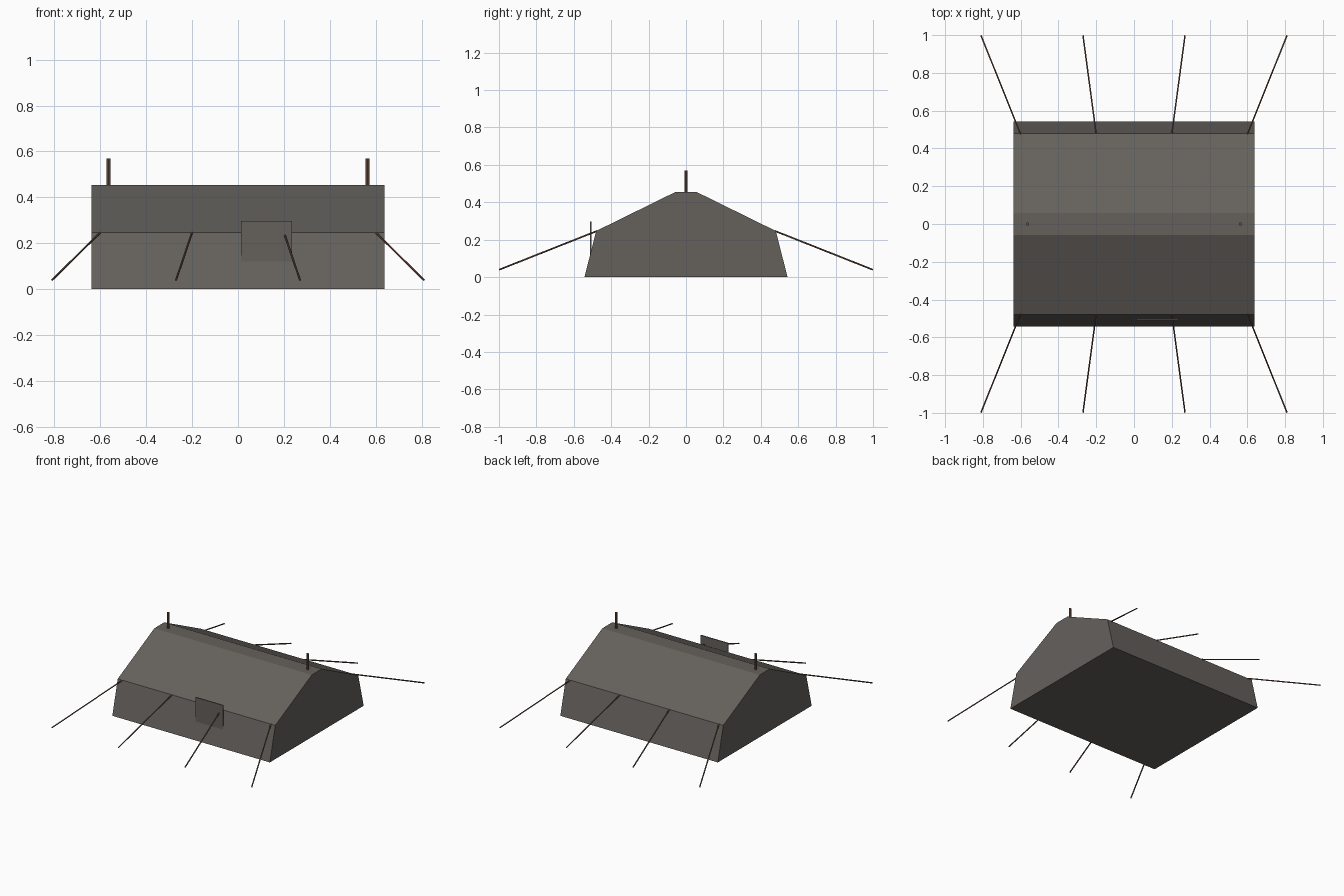
import bpy
import bmesh
from mathutils import Vector

default = bpy.data.objects.get("Cube")
if default:
    bpy.data.objects.remove(default, do_unlink=True)


def make_material(name, colour):
    mat = bpy.data.materials.new(name)
    mat.use_nodes = True
    mat.diffuse_color = (*colour, 1)
    mat.node_tree.nodes["Principled BSDF"].inputs["Base Color"].default_value = (*colour, 1)
    return mat


canvas = make_material("grey canvas", (0.13, 0.12, 0.108))
wood = make_material("brown wood", (0.16, 0.085, 0.055))


def add_object(name, bm, mat):
    bmesh.ops.recalc_face_normals(bm, faces=bm.faces)
    mesh = bpy.data.meshes.new(name)
    bm.to_mesh(mesh)
    bm.free()
    mesh.materials.append(mat)
    obj = bpy.data.objects.new(name, mesh)
    bpy.context.collection.objects.link(obj)
    return obj


def add_rod(name, start, end, radius, mat, sides=8):
    start, end = Vector(start), Vector(end)
    axis = end - start
    bm = bmesh.new()
    bmesh.ops.create_cone(bm, cap_ends=True, segments=sides, radius1=radius,
                          radius2=radius, depth=axis.length)
    bm.transform(axis.to_track_quat("Z", "Y").to_matrix().to_4x4())
    bmesh.ops.translate(bm, verts=bm.verts, vec=(start + end) / 2)
    return add_object(name, bm, mat)


# Tent body: one cross-section extruded along the ridge
half_length = 0.638
half_profile = [(0.543, 0), (0.48, 0.247), (0.057, 0.455)]
profile = half_profile + [(-y, z) for y, z in reversed(half_profile)]
bm = bmesh.new()
end_face = bm.faces.new([bm.verts.new((-half_length, y, z)) for y, z in profile])
extruded = bmesh.ops.extrude_face_region(bm, geom=[end_face], use_keep_orig=True)
moved = [v for v in extruded["geom"] if isinstance(v, bmesh.types.BMVert)]
bmesh.ops.translate(bm, verts=moved, vec=(2 * half_length, 0, 0))
add_object("tent_body", bm, canvas)

# Window flap standing upright in the front wall
bm = bmesh.new()
bmesh.ops.create_cube(bm, size=1)
bmesh.ops.scale(bm, verts=bm.verts, vec=(0.222, 0.008, 0.222))
bmesh.ops.translate(bm, verts=bm.verts, vec=(0.124, -0.508, 0.187))
add_object("window_flap", bm, canvas)

# Ridge poles and guy ropes, mirrored left to right and front to back
for side, x_sign in (("left", 1), ("right", -1)):
    add_rod(f"{side}_ridge_pole", (0.564 * x_sign, 0, 0.01),
            (0.564 * x_sign, 0, 0.57), 0.009, wood)
    for end, y_sign in (("front", -1), ("back", 1)):
        for place, x_top, x_peg in (("outer", 0.6, 0.81), ("inner", 0.2, 0.27)):
            add_rod(f"{end}_{side}_{place}_rope",
                    (x_top * x_sign, 0.475 * y_sign, 0.247),
                    (x_peg * x_sign, 0.998 * y_sign, 0.04), 0.0045, wood, 6)
